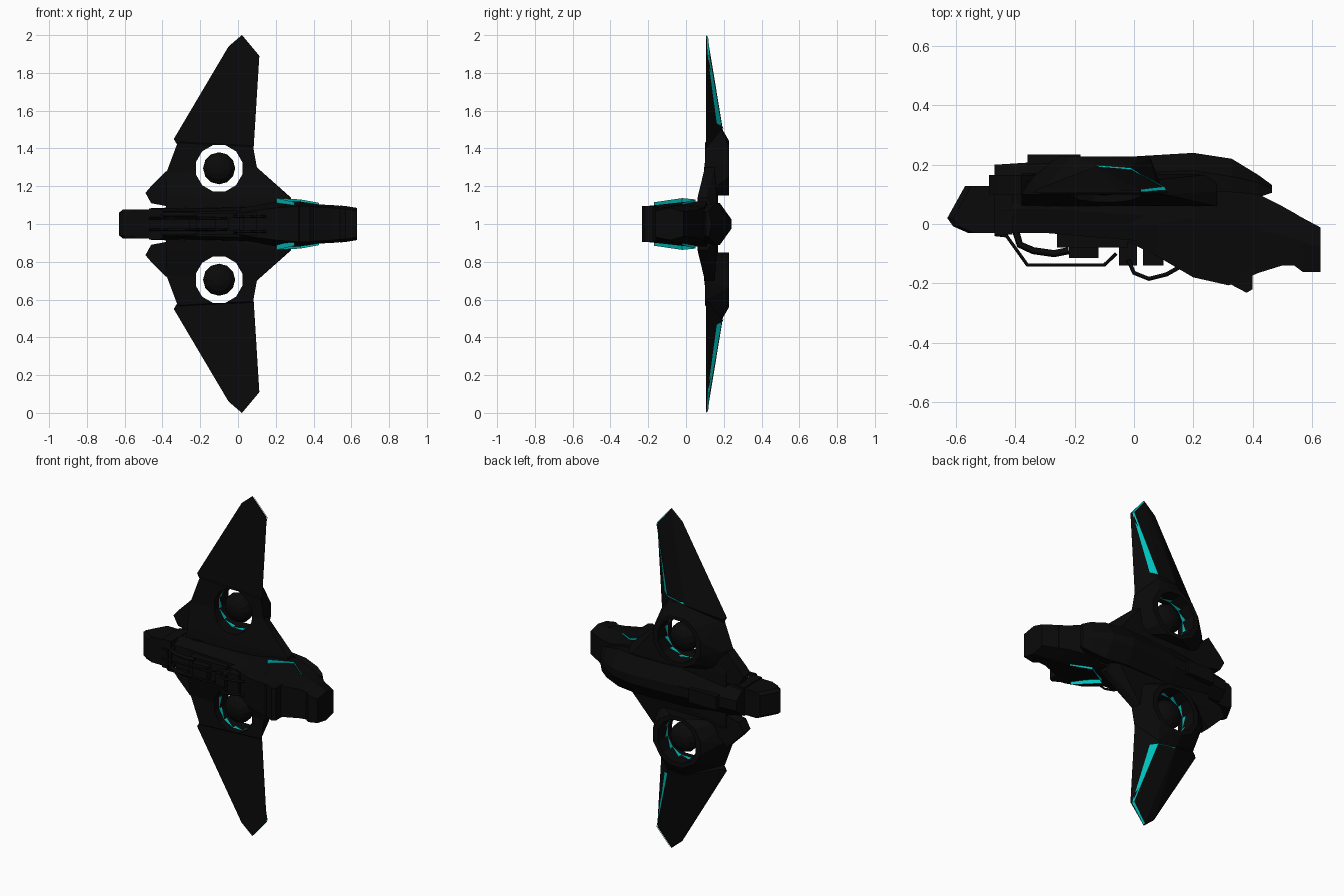
import bpy, bmesh, math
from mathutils import Vector

if "Cube" in bpy.data.objects:
    bpy.data.objects.remove(bpy.data.objects["Cube"])


def material(name, rgb):
    m = bpy.data.materials.new(name)
    m.diffuse_color = (*rgb, 1)
    m.use_nodes = True
    m.node_tree.nodes["Principled BSDF"].inputs["Base Color"].default_value = m.diffuse_color
    return m


BLACK = material("dark_hull", (0.003, 0.003, 0.003))
TEAL = material("teal_light", (0.0, 0.52, 0.5))
FAN = (-0.10, 1.295)          # fan centre in x, z
DUCT = [(math.cos(math.tau * (i + .5) / 12), math.sin(math.tau * (i + .5) / 12)) for i in range(12)]


def link(name, mesh, mat):
    mesh.materials.clear()
    mesh.materials.append(mat)
    ob = bpy.data.objects.new(name, mesh)
    bpy.context.collection.objects.link(ob)
    return ob


def finish(name, bm, mat=BLACK, mirror=False, solid=True):
    """Optionally mirror across z = 1, then make the object."""
    if mirror:
        geo = bmesh.ops.duplicate(bm, geom=bm.verts[:] + bm.edges[:] + bm.faces[:])["geom"]
        for v in geo:
            if isinstance(v, bmesh.types.BMVert):
                v.co.z = 2 - v.co.z
        bmesh.ops.reverse_faces(bm, faces=[f for f in geo if isinstance(f, bmesh.types.BMFace)])
    if solid:
        bmesh.ops.recalc_face_normals(bm, faces=bm.faces[:])
    mesh = bpy.data.meshes.new(name)
    bm.to_mesh(mesh)
    bm.free()
    return link(name, mesh, mat)


def hull(name, pts, **kw):
    bm = bmesh.new()
    for p in pts:
        bm.verts.new(p)
    out = bmesh.ops.convex_hull(bm, input=bm.verts[:])
    bmesh.ops.delete(bm, geom=list({v for v in out["geom_interior"] + out["geom_unused"]
                                    if isinstance(v, bmesh.types.BMVert)}), context='VERTS')
    return finish(name, bm, **kw)


def rings(name, loops, **kw):
    """Bridge equal closed loops and cap both ends."""
    bm = bmesh.new()
    rs = [[bm.verts.new(p) for p in loop] for loop in loops]
    n = len(rs[0])
    for a, b in zip(rs, rs[1:]):
        for i in range(n):
            bm.faces.new((a[i], a[(i + 1) % n], b[(i + 1) % n], b[i]))
    bm.faces.new(rs[0])
    bm.faces.new(rs[-1][::-1])
    return finish(name, bm, **kw)


def body(name, sections):
    """Six-sided loft along x: (x, y low, y mid, y top, half widths low, mid, top)."""
    return rings(name, [[(x, yb, 1 - wb), (x, ym, 1 - wm), (x, yt, 1 - wt),
                         (x, yt, 1 + wt), (x, ym, 1 + wm), (x, yb, 1 + wb)]
                        for x, yb, ym, yt, wb, wm, wt in sections])


def side_plate(name, prof, w):
    return rings(name, [[(x, y, z) for x, y in prof] for z in (1 - w, 1 + w)])


def box(name, x0, x1, y0, y1, w):
    return side_plate(name, [(x0, y0), (x1, y0), (x1, y1), (x0, y1)], w)


def ribbon(name, upper, lower):
    """Mirrored teal strip between two polylines."""
    bm = bmesh.new()
    pairs = [(bm.verts.new(a), bm.verts.new(b)) for a, b in zip(upper, lower)]
    for (a, b), (c, d) in zip(pairs, pairs[1:]):
        bm.faces.new((a, b, d, c))
    return finish(name, bm, TEAL, mirror=True, solid=False)


def tube(name, pts, r):
    for side, s in (("upper", 1), ("lower", -1)):
        cu = bpy.data.curves.new(name, 'CURVE')
        cu.dimensions, cu.bevel_depth, cu.bevel_resolution, cu.use_fill_caps = '3D', r, 0, True
        sp = cu.splines.new('POLY')
        sp.points.add(len(pts) - 1)
        for q, (x, y, z) in zip(sp.points, pts):
            q.co = (x, y, 1 + s * (z - 1), 1)
        tmp = bpy.data.objects.new("tmp", cu)
        bpy.context.collection.objects.link(tmp)
        dg = bpy.context.evaluated_depsgraph_get()
        mesh = bpy.data.meshes.new_from_object(tmp.evaluated_get(dg))
        bpy.data.objects.remove(tmp)
        link(f"{name}_{side}", mesh, BLACK)


# Fuselage: cockpit, spine, tail boom and exhaust
body("cockpit", [(-.02, -.06, .0, .1, .05, .08, .08), (.08, -.11, .0, .105, .07, .095, .09),
                 (.2, -.18, .02, .11, .085, .118, .118), (.32, -.207, .02, .11, .095, .12, .118),
                 (.42, -.165, -.02, .1, .09, .104, .09), (.5, -.14, -.04, .06, .085, .1, .075),
                 (.55, -.14, -.05, .032, .08, .095, .07)])
body("nose_cap", [(.54, -.14, -.05, .037, .08, .098, .07), (.57, -.162, -.06, .02, .08, .095, .07),
                  (.63, -.162, -.08, -.012, .07, .085, .065)])
hull("chin_sensor", [(x, y, z) for x, y in ((.3, -.19), (.38, -.232), (.4, -.22), (.4, -.15), (.33, -.15))
                     for z in (.905, 1.095)])
body("spine", [(-.47, .05, .15, .2, .06, .075, .03), (-.36, .05, .16, .207, .08, .09, .03),
               (-.1, .08, .17, .222, .1, .11, .03), (.2, .08, .18, .24, .1, .11, .025),
               (.33, .08, .16, .22, .1, .11, .02), (.42, .09, .14, .165, .08, .09, .02),
               (.465, .105, .12, .132, .06, .07, .02)])
box("spine_box", -.36, -.18, .19, .234, .04)
body("tail_boom", [(-.46, -.03, .05, .13, .065, .085, .06), (-.3, -.03, .05, .13, .065, .08, .07),
                   (.05, -.06, .03, .13, .07, .09, .09)])
rings("exhaust", [[(x, y, 1 + s * w) for x, y in ((-.63 + t, .02), (-.57 + t, .128), (-.4, .128), (-.4, -.03),
                                                  (-.56 + t, -.03), (-.61 + t, -.008))]
                  for s, w, t in ((-1, .076, .02), (-1, .06, 0), (1, .06, 0), (1, .076, .02))])
box("exhaust_collar", -.47, -.41, -.035, .13, .083)

# Belly equipment
box("belly_keel", -.26, -.02, -.08, .0, .055)
box("belly_pod", -.22, -.12, -.115, .0, .04)
box("turret_mount", -.05, .01, -.14, .0, .035)
box("belly_latch", .03, .1, -.14, -.02, .06)
tube("skid_rod", [(-.47, -.035, 1.03), (-.43, -.04, 1.03), (-.36, -.138, 1.03), (-.1, -.138, 1.03), (-.06, -.1, 1.03)], .006)
tube("rear_hose", [(-.4, -.02, 1.05), (-.385, -.07, 1.05), (-.34, -.09, 1.05), (-.27, -.1, 1.05), (-.22, -.09, 1.05)], .012)
tube("front_hose", [(-.02, -.12, 1.04), (.0, -.165, 1.04), (.05, -.185, 1.04), (.11, -.17, 1.04), (.18, -.13, 1.04)], .007)

# Wings, nacelles and roots, all mirrored across z = 1
wing = hull("wing_panels", [(-.34, .105, 1.45), (-.31, .105, 1.4), (-.05, .105, 1.94), (.02, .105, 2), (.113, .105, 1.89),
                            (.082, .105, 1.39), (-.13, .195, 1.5), (-.015, .187, 1.5), (.1, .122, 1.89),
                            (.02, .114, 1.99), (-.32, .12, 1.44), (-.05, .114, 1.93)], mirror=True)
fx, fz = FAN
nacelle = hull("fan_nacelles",
               [(x, .1, z) for x, z in ((-.38, 1.15), (-.38, 1.27), (-.32, 1.43), (.08, 1.41), (.1, 1.3), (.1, 1.15))]
               + [(fx + .16 * c, .228, fz + .15 * s) for c, s in DUCT]
               + [(-.13, .193, 1.5), (-.015, .187, 1.5), (-.34, .16, 1.27)], mirror=True)
root = hull("wing_roots",
            [(x, y, 1.06) for x in (-.38, .28) for y in (.06, .17)]
            + [(-.38, .07, 1.14), (.28, .06, 1.135), (.28, .11, 1.14), (-.38, .17, 1.15),
               (-.38, .1, 1.27), (-.36, .14, 1.27), (.1, .1, 1.3), (.08, .15, 1.3)], mirror=True)
fin = [(-.46, 1.11), (-.49, 1.165), (-.46, 1.2), (-.38, 1.28), (-.3, 1.2), (-.3, 1.08)]
rings("rear_fins", [[(x, y, z) for x, z in fin] for y in (.1, .165)], mirror=True)

# Fan ducts: cut the holes, add hubs and lights
cutter = rings("duct_cutter", [[(fx + .127 * c, y, fz + .127 * s) for c, s in DUCT] for y in (-.2, .4)], mirror=True)
cutter.hide_render = True
cutter.hide_viewport = True
for ob in (wing, nacelle, root):
    mod = ob.modifiers.new("duct", 'BOOLEAN')
    mod.object, mod.operation, mod.solver = cutter, 'DIFFERENCE', 'EXACT'

bm = bmesh.new()
bmesh.ops.create_uvsphere(bm, u_segments=12, v_segments=8, radius=.085)
for v in bm.verts:
    x, y, z = v.co
    v.co = Vector((fx + x, .155 + z * .7, fz + y))
finish("fan_hubs", bm, mirror=True)

bm = bmesh.new()
for i in range(12):
    (c0, s0), (c1, s1) = DUCT[i], DUCT[(i + 1) % 12]
    r = .1245
    bm.faces.new([bm.verts.new(p) for p in ((fx + r * c0, .14, fz + r * s0), (fx + r * c1, .14, fz + r * s1),
                                            (fx + r * c1, .165, fz + r * s1))])
finish("duct_lights", bm, TEAL, mirror=True, solid=False)

# Light strips along the wing ridge and around the cockpit side
ribbon("wing_lights", [(-.13, .199, 1.505), (-.012, .19, 1.52), (.103, .127, 1.89), (.022, .117, 1.99)],
       [(-.1, .184, 1.525), (.027, .163, 1.53), (.109, .114, 1.895), (.024, .109, 1.997)])
path = [(.30, -.17, 1.115), (.205, -.02, 1.137), (.33, .05, 1.13), (.43, -.02, 1.112)]
ribbon("cockpit_lights", path, [(x, y, z - .04) for x, y, z in path])
